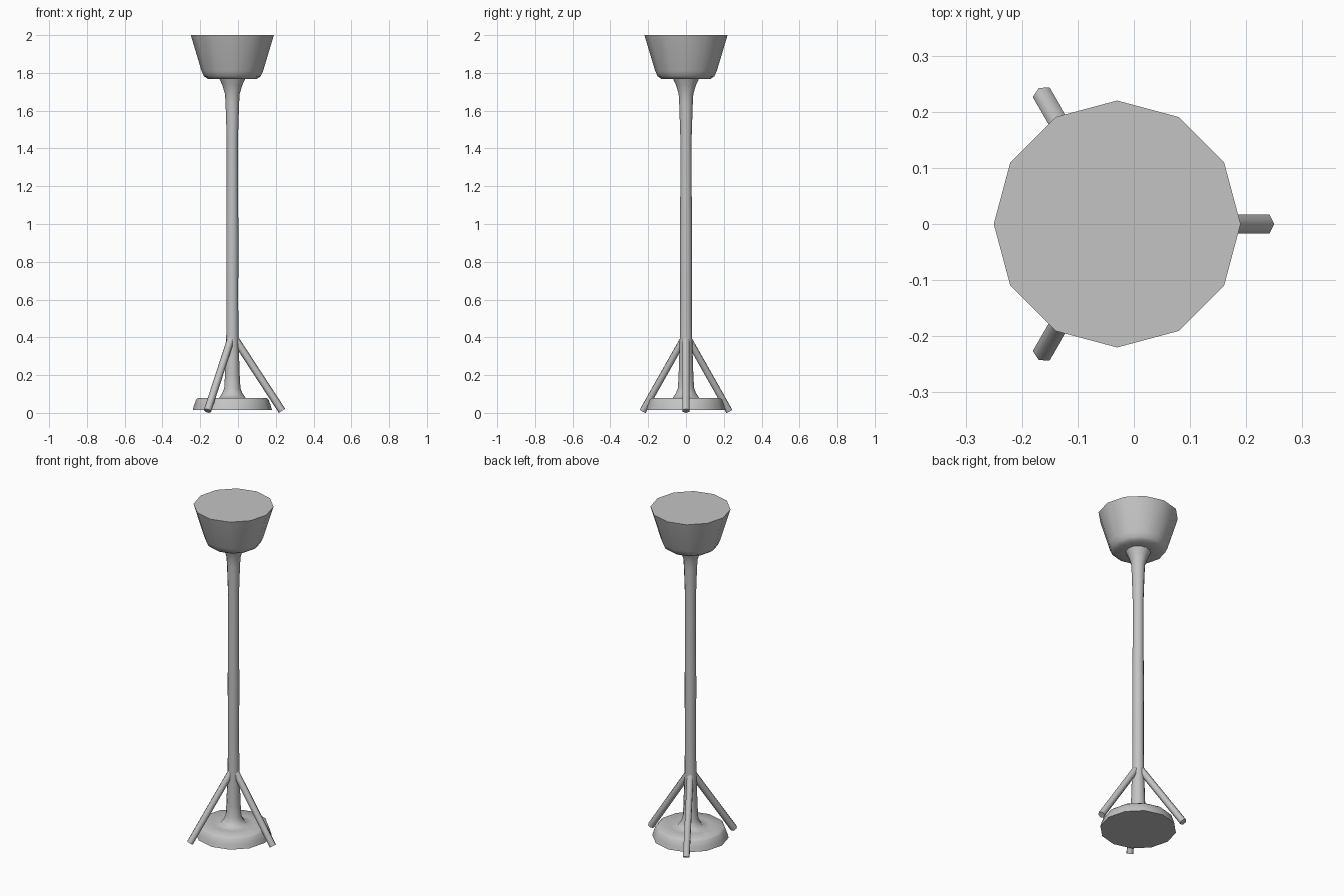
import bpy, bmesh, math
from mathutils import Vector

if "Cube" in bpy.data.objects:
    bpy.data.objects.remove(bpy.data.objects["Cube"])

AXIS_X = -0.03   # the stand's axis, offset by the single forward leg

grey = bpy.data.materials.new("plain_grey")
grey.diffuse_color = (0.55, 0.55, 0.55, 1)
grey.use_nodes = True
grey.node_tree.nodes["Principled BSDF"].inputs["Base Color"].default_value = grey.diffuse_color


def finish(name, bm, angle):
    bmesh.ops.recalc_face_normals(bm, faces=bm.faces)
    me = bpy.data.meshes.new(name)
    bm.to_mesh(me)
    bm.free()
    me.materials.append(grey)
    ob = bpy.data.objects.new(name, me)
    bpy.context.collection.objects.link(ob)
    bpy.ops.object.select_all(action='DESELECT')
    ob.select_set(True)
    bpy.context.view_layer.objects.active = ob
    bpy.ops.object.shade_smooth_by_angle(angle=math.radians(angle))
    return ob


def loft(name, rings, angle):
    """Skin a list of vertex rings and cap both ends."""
    bm = bmesh.new()
    loops = [[bm.verts.new(p) for p in ring] for ring in rings]
    n = len(loops[0])
    for a, b in zip(loops, loops[1:]):
        for i in range(n):
            j = (i + 1) % n
            bm.faces.new((a[i], a[j], b[j], b[i]))
    bm.faces.new(loops[0])
    bm.faces.new(loops[-1])
    return finish(name, bm, angle)


def turned(name, profile, sides=12, angle=62):
    rings = []
    for r, z in profile:
        rings.append([(AXIS_X + r * math.cos(math.tau * i / sides),
                       r * math.sin(math.tau * i / sides), z) for i in range(sides)])
    return loft(name, rings, angle)


# Base, column and bowl turned as one continuous body (radius, height)
turned("turned_stand", [
    (0.21, 0.015), (0.203, 0.04), (0.192, 0.07), (0.18, 0.08),
    (0.11, 0.08), (0.07, 0.08), (0.053, 0.105), (0.043, 0.13), (0.039, 0.20),
    (0.032, 0.42), (0.031, 0.60), (0.032, 0.95), (0.030, 1.20),
    (0.030, 1.46), (0.036, 1.64), (0.039, 1.69), (0.053, 1.735),
    (0.069, 1.77), (0.13, 1.768), (0.15, 1.782), (0.163, 1.81), (0.22, 2.0)])


# Three slanted hexagonal legs meeting inside the column
def leg(name, turn, radius=0.02):
    out = Vector((math.cos(turn), math.sin(turn), 0))
    side = Vector((-math.sin(turn), math.cos(turn), 0))
    top = Vector((AXIS_X, 0, 0.414))
    foot = Vector((AXIS_X, 0, 0.0108)) + out * 0.263
    up = side.cross((foot - top).normalized())
    if up.z < 0:
        up = -up
    rings = []
    for c in (top, foot):
        rings.append([c + radius * (math.cos(math.tau * i / 6) * up
                                    + math.sin(math.tau * i / 6) * side) for i in range(6)])
    loft(name, rings, 65)


for i, name in enumerate(("right_leg", "back_left_leg", "front_left_leg")):
    leg(name, math.tau * i / 3)
